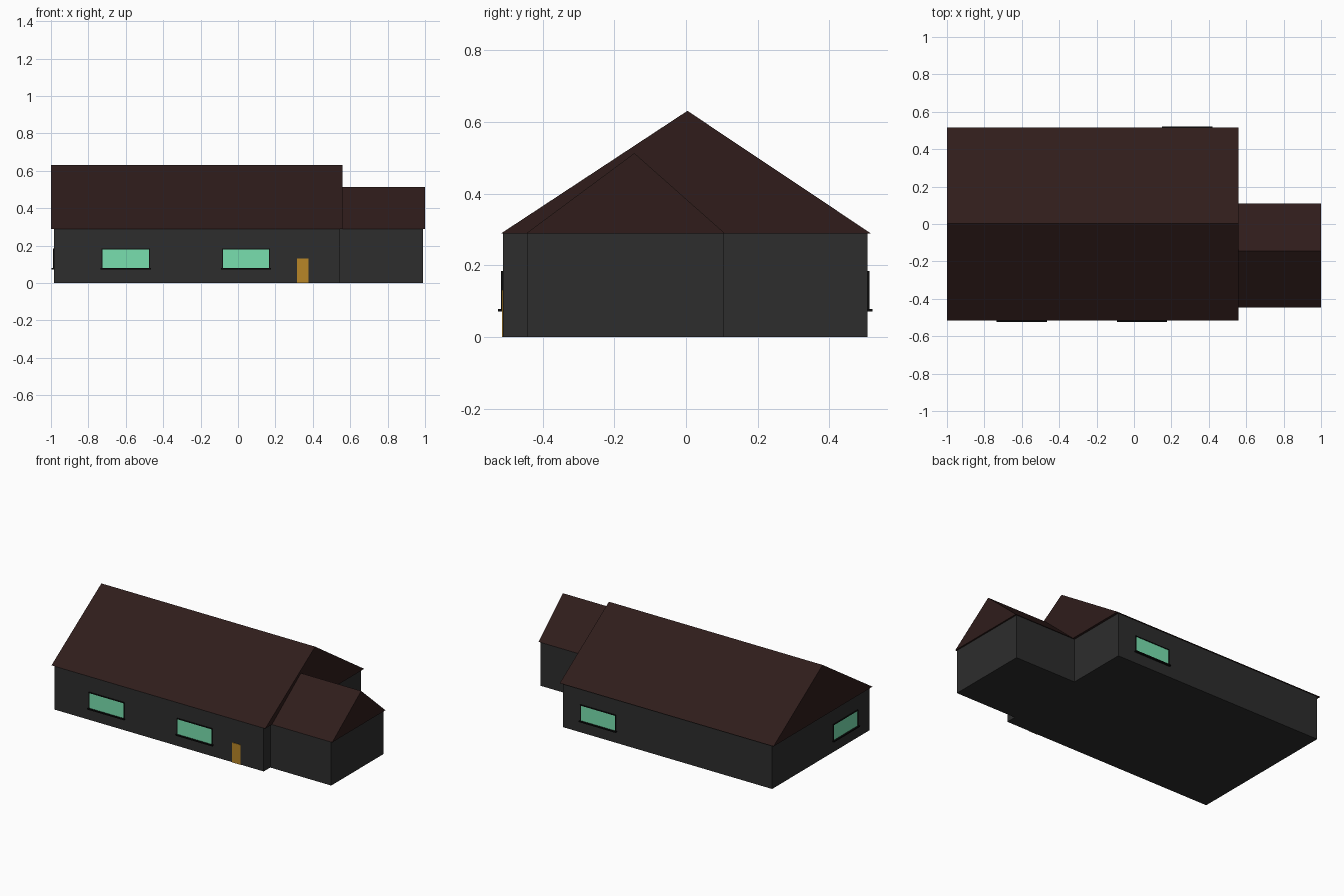
import bpy
from math import pi
from mathutils import Matrix, Vector

if "Cube" in bpy.data.objects:
    bpy.data.objects.remove(bpy.data.objects["Cube"])


def material(name, rgb):
    m = bpy.data.materials.new(name)
    m.diffuse_color = (*rgb, 1)
    m.use_nodes = True
    m.node_tree.nodes["Principled BSDF"].inputs["Base Color"].default_value = m.diffuse_color
    return m


WALL = material("dark_render", (0.026, 0.026, 0.026))
ROOF = material("roof_tile", (0.029, 0.012, 0.011))
GLASS = material("green_glass", (0.19, 0.74, 0.43))
TRIM = material("black_trim", (0.004, 0.004, 0.004))
DOOR = material("ochre_door", (0.48, 0.24, 0.02))


def solid(name, verts, faces, mat, matrix=Matrix()):
    me = bpy.data.meshes.new(name)
    me.from_pydata([matrix @ Vector(v) for v in verts], [], faces)
    me.materials.append(mat)
    ob = bpy.data.objects.new(name, me)
    bpy.context.collection.objects.link(ob)
    return ob


def box(name, x, y, z, mat, matrix=Matrix()):
    verts = [(a, b, c) for a in x for b in y for c in z]
    faces = [(0, 1, 3, 2), (4, 6, 7, 5), (0, 4, 5, 1),
             (2, 3, 7, 6), (0, 2, 6, 4), (1, 5, 7, 3)]
    return solid(name, verts, faces, mat, matrix)


def gable_roof(name, x, y, eave, ridge_y, ridge_z):
    profile = [(y[0], eave), (y[1], eave), (ridge_y, ridge_z)]
    verts = [(a, *p) for a in x for p in profile]
    faces = [(0, 2, 1), (3, 4, 5), (0, 1, 4, 3), (1, 2, 5, 4), (2, 0, 3, 5)]
    return solid(name, verts, faces, ROOF)


def window(name, centre, angle):
    """Window built facing -y, then turned and placed on its wall."""
    m = Matrix.Translation(centre) @ Matrix.Rotation(angle, 4, 'Z')
    w, h, t = 0.124, 0.1, 0.005
    box(name + "_glass", (-w, w), (-0.003, 0.005), (0, h), GLASS, m)
    for side, s in (("left", -1), ("right", 1)):
        box(f"{name}_{side}_jamb", sorted((s * w, s * (w + t))),
            (-0.006, 0.005), (0, h), TRIM, m)
    box(name + "_head", (-w - t, w + t), (-0.006, 0.005), (h, h + t), TRIM, m)
    box(name + "_sill", (-w - 0.01, w + 0.01), (-0.014, 0.005), (-0.007, 0), TRIM, m)


# Main house and side wing
box("main_walls", (-0.983, 0.545), (-0.51, 0.506), (0, 0.29), WALL)
gable_roof("main_roof", (-1, 0.56), (-0.516, 0.516), 0.289, 0.004, 0.631)
box("wing_walls", (0.545, 0.99), (-0.442, 0.104), (0, 0.29), WALL)
gable_roof("wing_roof", (0.545, 1), (-0.446, 0.109), 0.289, -0.144, 0.513)

# Windows on the front, back and left walls
window("front_left_window", (-0.6, -0.51, 0.079), 0)
window("front_right_window", (0.043, -0.51, 0.079), 0)
window("back_window", (0.285, 0.506, 0.079), pi)
window("left_window", (-0.983, -0.255, 0.079), -pi / 2)

# Front door
box("front_door", (0.316, 0.376), (-0.513, -0.505), (0, 0.131), DOOR)
